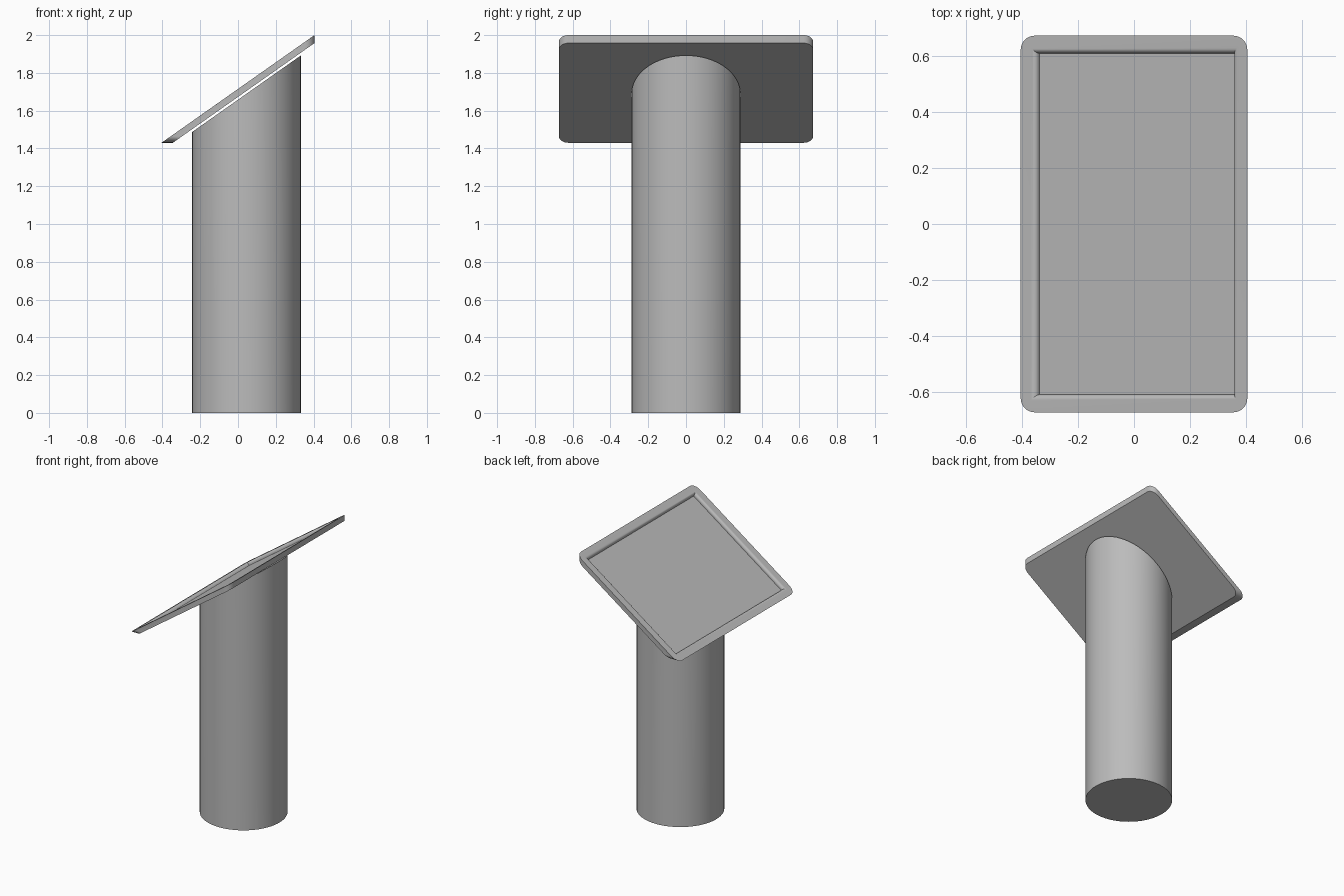
import bpy, bmesh
from math import sin, cos, pi, radians, hypot

if "Cube" in bpy.data.objects:
    bpy.data.objects.remove(bpy.data.objects["Cube"])

grey = bpy.data.materials.new("plain grey")
grey.use_nodes = True
colour = (0.5, 0.5, 0.5, 1)
grey.diffuse_color = colour
grey.node_tree.nodes["Principled BSDF"].inputs["Base Color"].default_value = colour

HALF_X, HALF_Y, LOW_Z = 0.405, 0.673, 1.43
SLOPE = 0.57 / 0.81
RUN = 1 / hypot(1, SLOPE)      # cosine of the tilt
RISE = SLOPE * RUN             # sine of the tilt


def tilted_z(x):
    return LOW_Z + (x + HALF_X) * SLOPE


def finish(bm, name):
    bmesh.ops.remove_doubles(bm, verts=bm.verts, dist=1e-5)
    bmesh.ops.recalc_face_normals(bm, faces=bm.faces)
    mesh = bpy.data.meshes.new(name)
    bm.to_mesh(mesh)
    bm.free()
    obj = bpy.data.objects.new(name, mesh)
    obj.data.materials.append(grey)
    bpy.context.collection.objects.link(obj)
    bpy.ops.object.select_all(action="DESELECT")
    obj.select_set(True)
    bpy.context.view_layer.objects.active = obj
    bpy.ops.object.shade_smooth_by_angle(angle=radians(30))


def ring(bm, x0, x1, y, radius, dx=0, dz=0, steps=8):
    """Rounded rectangle on the tilted plane, moved by dx and dz."""
    verts = []
    corners = [(x1, y), (x0, y), (x0, -y), (x1, -y)]
    for i, (cx, cy) in enumerate(corners):
        sx = 1 if cx == x1 else -1
        sy = 1 if cy > 0 else -1
        for k in range(steps + 1):
            a = (i + k / steps) * pi / 2
            px = cx - sx * radius + radius * cos(a)
            py = cy - sy * radius + radius * sin(a)
            verts.append(bm.verts.new((px + dx, py, tilted_z(px) + dz)))
    return verts


# Sloping tray: underside, rim, rounded inner lip, sunken floor
bm = bmesh.new()
rings = [ring(bm, -0.345, HALF_X, HALF_Y, 0.05, dz=-0.06 * SLOPE),
         ring(bm, -HALF_X, HALF_X, HALF_Y, 0.05)]
LIP, DEPTH = 0.02, 0.025
for k in range(7):
    a = k / 6 * pi / 2
    inset, down = LIP * sin(a), LIP * (1 - cos(a))
    edge = 0.368 - inset * RUN
    rings.append(ring(bm, -edge, edge, 0.63 - inset, 0, down * RISE, -down * RUN))
edge = 0.368 - LIP * RUN
rings.append(ring(bm, -edge, edge, 0.63 - LIP, 0, DEPTH * RISE, -DEPTH * RUN))
for a, b in zip(rings, rings[1:]):
    for i in range(len(a)):
        j = (i + 1) % len(a)
        bm.faces.new((a[i], a[j], b[j], b[i]))
bm.faces.new(rings[0])
bm.faces.new(rings[-1])
finish(bm, "sloping_tray")

# Round column with a slanted top just under the tray
bm = bmesh.new()
bmesh.ops.create_cone(bm, cap_ends=True, segments=64, radius1=0.288, radius2=0.288, depth=1)
for v in bm.verts:
    v.co.x += 0.045
    v.co.z = tilted_z(v.co.x) - 0.057 if v.co.z > 0 else 0
finish(bm, "column")
